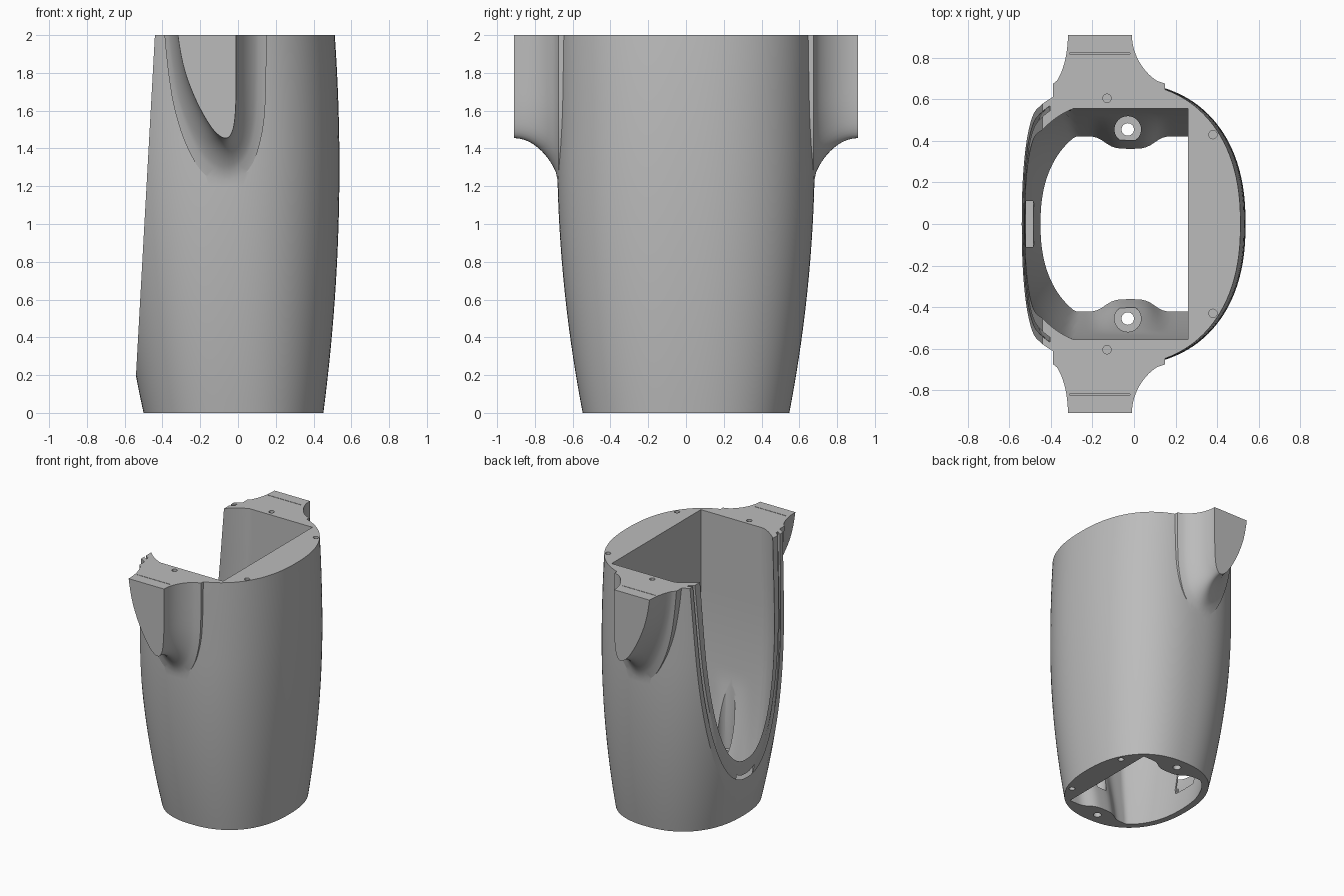
import bpy, bmesh, math
from mathutils import Vector

if "Cube" in bpy.data.objects:
    bpy.data.objects.remove(bpy.data.objects["Cube"], do_unlink=True)

grey = bpy.data.materials.new("plain_grey")
grey.use_nodes = True
grey.diffuse_color = (0.5, 0.5, 0.5, 1)
grey.node_tree.nodes["Principled BSDF"].inputs["Base Color"].default_value = (0.5, 0.5, 0.5, 1)


def loft(name, rings):
    """Closed solid through a list of equal-length rings."""
    bm = bmesh.new()
    rows = [[bm.verts.new(p) for p in ring] for ring in rings]
    n = len(rows[0])
    for a, b in zip(rows, rows[1:]):
        for i in range(n):
            j = (i + 1) % n
            bm.faces.new((a[i], a[j], b[j], b[i]))
    bm.faces.new(rows[0])
    bm.faces.new(rows[-1])
    bmesh.ops.recalc_face_normals(bm, faces=bm.faces)
    mesh = bpy.data.meshes.new(name)
    bm.to_mesh(mesh)
    bm.free()
    mesh.materials.append(grey)
    ob = bpy.data.objects.new(name, mesh)
    bpy.context.collection.objects.link(ob)
    return ob


def combine(target, tool, operation="DIFFERENCE"):
    mod = target.modifiers.new("bool", "BOOLEAN")
    mod.operation, mod.solver, mod.object = operation, "EXACT", tool
    bpy.context.view_layer.objects.active = target
    bpy.ops.object.modifier_apply(modifier=mod.name)
    bpy.data.objects.remove(tool, do_unlink=True)


def prism(name, xz, y0, y1):
    return loft(name, [[(x, y, z) for x, z in xz] for y in (y0, y1)])


def box(name, x0, x1, y0, y1, z0, z1):
    return prism(name, [(x0, z0), (x1, z0), (x1, z1), (x0, z1)], y0, y1)


def rod(name, x, y, r, z0, z1):
    angles = [math.tau * i / 32 for i in range(32)]
    return loft(name, [[(x + r * math.cos(t), y + r * math.sin(t), z) for t in angles]
                       for z in (z0, z1)])


# Outer cross-section: centre and half-axes swell with height
def section(z, inset):
    left = 0.675 - 0.175 * (1 - min(z, 1.6) / 1.6) ** 2
    right = 0.537 - 0.085 * (1 - z / 1.3) ** 2
    half = 0.682 - 0.135 * (1 - min(z, 1.4) / 1.4) ** 2
    return (right - left) / 2, (right + left) / 2 - inset, half - inset


def power(v):
    return math.copysign(abs(v) ** (2 / 2.3), v)


def levels(z0, z1, n=28):
    return [z0 + (z1 - z0) * i / n for i in range(n + 1)]


def shell(name, inset, z0, z1, n=112):
    rings = []
    for z in levels(z0, z1):
        c, a, b = section(z, inset)
        angles = [math.tau * i / n for i in range(n)]
        rings.append([(c + a * power(math.cos(t)), b * power(math.sin(t)), z) for t in angles])
    return loft(name, rings)


# Cavity: flat back wall, rounded open side, bulges round the lower screws
def cavity_ring(z):
    c, a, b = section(z, 0.05 + 0.02 * z)
    h = section(z, 0.125)[2]
    swell = 0.06 * max(0, min(1, 1.25 - z / 0.6))

    def wall(x):
        return h - swell * math.exp(-((x + 0.02) / 0.13) ** 4)

    side = [(x, wall(x)) for x in levels(0.26, c, 14)[:-1]]
    for i in range(31):
        t = math.pi / 2 * (1 + i / 30)
        x = c + a * power(math.cos(t))
        side.append((x, min(b * power(math.sin(t)), wall(x))))
    return ([(x, y, z) for x, y in side]
            + [(x, -y, z) for x, y in reversed(side[:-1])])


# Flared lug: end outline (x, z) and how far each point spreads at the root
LUG = [(-.325, 2.1, -.07, 0), (-.32, 2, -.07, 0), (-.29, 1.83, -.08, -.03),
       (-.24, 1.69, -.1, -.08), (-.18, 1.57, -.1, -.15), (-.12, 1.48, -.07, -.22),
       (-.06, 1.445, 0, -.25), (-.025, 1.49, .1, -.2), (-.012, 1.6, .15, -.1),
       (-.01, 1.75, .16, 0), (-.01, 2.1, .16, 0)]


def soften(points):
    pts = [Vector(p) for p in points]
    out = [pts[0]]
    for a, b in zip(pts, pts[1:]):
        out += [a.lerp(b, 0.25), a.lerp(b, 0.75)]
    return out + [pts[-1]]


def lug(name, sign):
    outline = soften(soften(LUG))
    rings = []
    for t in levels(0, 1, 16) + [1.3]:
        s = min(t, 1)
        spread = 0.6 * (1 - math.sqrt(1 - s * s)) + 0.4 * s * s
        y = sign * (0.91 - 0.235 * t)
        rings.append([(p[0] + spread * p[2], y, p[1] + spread * p[3]) for p in outline])
    return loft(name, rings)


def slant(z, shift=0.0):
    return -0.54 + 0.0556 * (z - 0.2) + shift


# Main body with both lugs, trimmed level on top
body = shell("body_shell", 0, 0, 2.1)
for sign in (-1, 1):
    combine(body, lug("side_lug", sign), "UNION")
combine(body, box("top_trim", -1, 1, -1.2, 1.2, 2, 2.4))
combine(body, loft("cavity", [cavity_ring(z) for z in levels(-0.05, 2.2, 36)]))

# Slanted opening on one side
combine(body, prism("opening", [(-1, -.1), (slant(-.1), -.1), (slant(2.3), 2.3), (-1, 2.3)], -1, 1))

# Thin seating groove along the opening rim
groove = shell("groove", 0.028, 0.22, 2.2)
combine(groove, shell("groove_core", 0.046, 0.1, 2.3))
combine(groove, prism("groove_limit", [(slant(-.1, .035), -.1), (1, -.1), (1, 2.4),
                                       (slant(2.4, .035), 2.4)], -1, 1))
combine(body, groove)

# Latch notch at the foot of the opening
combine(body, box("notch_deep", -0.52, -0.485, -0.11, 0.11, 0.14, 0.6))
combine(body, box("notch_step", -0.49, -0.4, -0.1, 0.1, 0.19, 0.6))

# Screw holes and scribe lines, mirrored front to back
for s in (-1, 1):
    combine(body, rod("counterbore", -0.03, s * 0.455, 0.064, 0.2, 1.0))
    combine(body, rod("screw_hole", -0.03, s * 0.455, 0.03, -0.1, 0.3))
    combine(body, rod("bottom_hole", 0.36, s * 0.28, 0.022, -0.1, 0.1))
    combine(body, rod("top_hole_side", -0.13, s * 0.605, 0.02, 1.9, 2.1))
    combine(body, rod("top_hole_back", 0.38, s * 0.43, 0.02, 1.9, 2.1))
    combine(body, box("scribe", -0.31, -0.02, s * 0.82 - .002, s * 0.82 + .002, 1.99, 2.1))

# Smooth shading with crisp edges
bpy.ops.object.select_all(action="DESELECT")
body.select_set(True)
bpy.context.view_layer.objects.active = body
bpy.ops.object.shade_smooth_by_angle(angle=math.radians(32))
